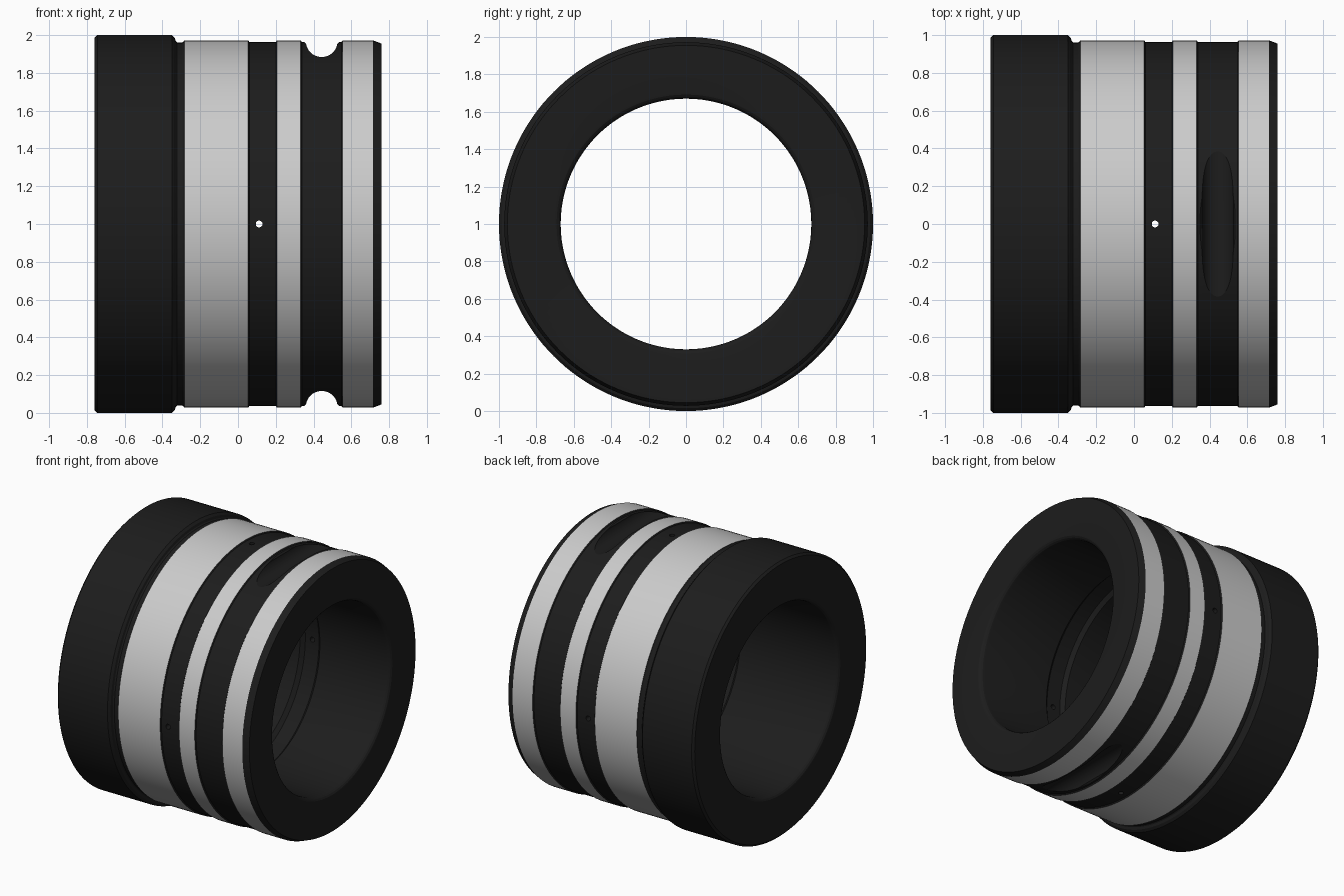
import bpy, bmesh, math
from mathutils import Matrix

if "Cube" in bpy.data.objects:
    bpy.data.objects.remove(bpy.data.objects["Cube"])

SEGS = 144


def material(name, rgb):
    m = bpy.data.materials.new(name)
    m.diffuse_color = (*rgb, 1)
    m.use_nodes = True
    m.node_tree.nodes["Principled BSDF"].inputs["Base Color"].default_value = m.diffuse_color
    return m


def make_object(name, bm):
    bmesh.ops.recalc_face_normals(bm, faces=bm.faces)
    me = bpy.data.meshes.new(name)
    bm.to_mesh(me)
    bm.free()
    ob = bpy.data.objects.new(name, me)
    bpy.context.collection.objects.link(ob)
    return ob


def lathe(name, profile):
    """Revolve a closed (x, radius, material) profile about the x axis at z = 1."""
    bm = bmesh.new()
    rings = []
    for i in range(SEGS):
        a = 2 * math.pi * i / SEGS
        rings.append([bm.verts.new((x, r * math.sin(a), 1 + r * math.cos(a)))
                      for x, r, _ in profile])
    n = len(profile)
    for i in range(SEGS):
        a, b = rings[i], rings[(i + 1) % SEGS]
        for j in range(n):
            k = (j + 1) % n
            f = bm.faces.new((a[j], a[k], b[k], b[j]))
            f.material_index = profile[j][2]
    return make_object(name, bm)


def band(x0, x1):
    """Raised light band with small chamfers."""
    return [(x0, 0.964, 0), (x0 + 0.006, 0.972, 1), (x1 - 0.006, 0.972, 0), (x1, 0.964, 0)]


def lip(sign, r=0.67, f=0.035):
    """Rounded bore mouth, listed from end face to bore."""
    return [(sign * (0.76 - f + f * math.cos(t)), r + f - f * math.sin(t), 0)
            for t in (math.radians(d) for d in (0, 22.5, 45, 67.5, 90))]


# Sleeve: flange, relief, bands, end chamfer, bore with inner groove
profile = [(-0.76, 0.985, 0), (-0.745, 1.0, 0), (-0.35, 1.0, 0), (-0.335, 0.985, 0),
           (-0.33, 0.968, 0), (-0.322, 0.961, 0)]
profile += [(-0.295, 0.961, 0)] + band(-0.29, 0.06) + band(0.2, 0.338)
profile += band(0.548, 0.75)[:2] + [(0.715, 0.972, 0), (0.76, 0.955, 0)]
profile += lip(1)
profile += [(0.19, 0.67, 0), (0.165, 0.695, 0), (0.055, 0.695, 0), (0.03, 0.67, 0)]
profile += lip(-1)[::-1]
sleeve = lathe("bushing_sleeve", profile)
sleeve.data.materials.append(material("black", (0.012, 0.012, 0.012)))
sleeve.data.materials.append(material("light_grey", (0.8, 0.8, 0.8)))


def notch_cutter(sign):
    """Round-bottomed flat slot with eased shoulders, across y."""
    r, e, cx, cz = 0.084, 0.02, 0.443, 0.968
    half = []
    for i in range(13):
        t = math.radians(80 * i / 12)
        half.append((r * math.sin(t), cz - r * math.cos(t)))
    half += [(r + 0.003, cz - e * 0.55), (r + 0.009, cz - e * 0.25),
             (r + e, cz - 0.002), (r + e, 1.1)]
    pts = [(-x, z) for x, z in half[:0:-1]] + half
    bm = bmesh.new()
    f = bm.faces.new([bm.verts.new((cx + x, -0.5, 1 + sign * z)) for x, z in pts])
    ext = bmesh.ops.extrude_face_region(bm, geom=[f])["geom"]
    bmesh.ops.translate(bm, vec=(0, 1, 0),
                        verts=[v for v in ext if isinstance(v, bmesh.types.BMVert)])
    return make_object("notch_cutter", bm)


def hole_cutter(axis):
    """Oil hole drilled through both walls."""
    bm = bmesh.new()
    bmesh.ops.create_cone(bm, cap_ends=True, segments=24, radius1=0.018, radius2=0.018, depth=2.4,
                          matrix=Matrix.Translation((0.112, 0, 1))
                          @ Matrix.Rotation(math.pi / 2 if axis == "Y" else 0, 4, "X"))
    return make_object("hole_cutter", bm)


# Cut the top and bottom notches and the four oil holes
bpy.context.view_layer.objects.active = sleeve
for cutter in (notch_cutter(1), notch_cutter(-1), hole_cutter("Y"), hole_cutter("Z")):
    cutter.hide_render = True
    mod = sleeve.modifiers.new("cut", "BOOLEAN")
    mod.operation = "DIFFERENCE"
    mod.solver = "EXACT"
    mod.object = cutter
    bpy.ops.object.modifier_apply(modifier=mod.name)
    bpy.data.objects.remove(cutter)

bpy.ops.object.select_all(action="DESELECT")
sleeve.select_set(True)
bpy.ops.object.shade_smooth_by_angle(angle=math.radians(20))
